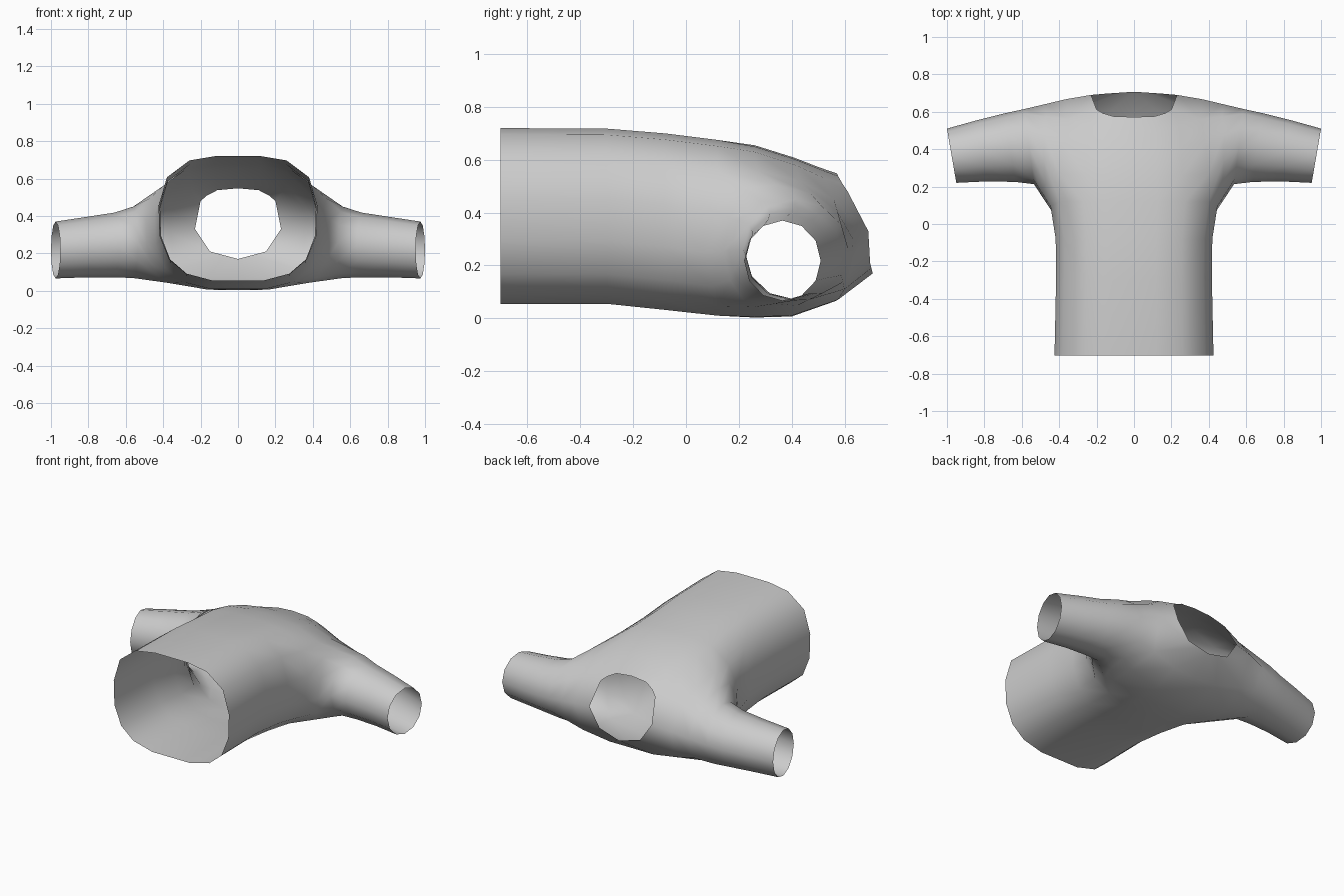
import bpy, bmesh, math
from mathutils import Vector

if "Cube" in bpy.data.objects:
    bpy.data.objects.remove(bpy.data.objects["Cube"])

fabric = bpy.data.materials.new("light_grey_fabric")
fabric.diffuse_color = (0.6, 0.6, 0.6, 1)
fabric.use_nodes = True
fabric.node_tree.nodes["Principled BSDF"].inputs["Base Color"].default_value = fabric.diffuse_color

bm = bmesh.new()

# Half outline of the torso, front centre to back centre: (x, height fraction)
OUTLINE = [(0, 1), (.12, 1), (.26, .965), (.38, .83), (.425, .6),
           (.42, .36), (.37, .17), (.28, .055), (.14, 0), (0, 0)]


def torso_row(y, low, high, widen, side_drop=0):
    row = {}
    for i, (x, t) in enumerate(OUTLINE):
        drop = side_drop * max(0, 1 - abs(i - 5) / 2)
        row[i] = bm.verts.new((x * widen, y - drop, low + t * (high - low)))
    return row


def open_row(points):
    return {i: bm.verts.new(p) for i, p in points.items()}


def skin(a, b, columns):
    for i, j in zip(columns, columns[1:]):
        bm.faces.new((a[i], a[j], b[j], b[i]))


# Body from hem to armpit
body = [torso_row(-.703, .055, .72, 1.0), torso_row(-.3, .055, .718, .98),
        torso_row(-.08, .032, .70, .985), torso_row(.12, .01, .675, 1.05, .05)]
for a, b in zip(body, body[1:]):
    skin(a, b, list(range(10)))

# Chest, shoulder and neckline rows, left open where the sleeve joins
chest = open_row({0: (0, .26, .655), 1: (.12, .26, .65), 2: (.26, .26, .63), 3: (.4, .27, .56),
                  7: (.38, .26, .043), 8: (.16, .26, .006), 9: (0, .26, .003)})
upper = open_row({0: (0, .41, .608), 1: (.12, .41, .603), 2: (.25, .42, .578), 3: (.38, .43, .52),
                  7: (.38, .42, .048), 8: (.16, .40, .01), 9: (0, .40, .007)})
shoulder = open_row({0: (0, .5, .573), 1: (.12, .505, .565), 2: (.24, .525, .53), 3: (.36, .56, .45),
                     5: (.36, .668, .31), 7: (.34, .60, .11), 8: (.16, .575, .07), 9: (0, .565, .065)})
neck = open_row({0: (0, .572, .548), 1: (.11, .576, .538), 2: (.165, .592, .51), 3: (.2, .612, .48),
                 5: (.23, .69, .33), 7: (.15, .697, .21), 8: (.075, .702, .19), 9: (0, .707, .17)})
for a, b in ((body[-1], chest), (chest, upper), (upper, shoulder)):
    skin(a, b, [0, 1, 2, 3])
    skin(a, b, [7, 8, 9])
skin(shoulder, neck, [0, 1, 2, 3, 5, 7, 8, 9])

# Sleeve: armhole loop bridged to elliptical rings
pit = body[-1]
armhole = [pit[5], pit[4], pit[3], chest[3], upper[3], shoulder[3], shoulder[5],
           shoulder[7], upper[7], chest[7], pit[7], pit[6]]


def sleeve_ring(x, y0, y1, z0, z1):
    ring = []
    for k in range(12):
        a = k * math.tau / 12
        c, s = math.cos(a), math.sin(a)
        ring.append(Vector((x - .025 * c, (y0 + y1) / 2 - (y1 - y0) / 2 * c,
                            (z0 + z1) / 2 + (z1 - z0) / 2 * s)))
    return ring


root = sleeve_ring(.56, .213, .615, .068, .45)
blend = [v.co.lerp(p, .5) for v, p in zip(armhole, root)]
rings = [armhole]
for points in (blend, root, sleeve_ring(.66, .225, .593, .072, .418),
               sleeve_ring(.81, .228, .556, .072, .395),
               sleeve_ring(.975, .22, .51, .066, .37)):
    rings.append([bm.verts.new(p) for p in points])
for a, b in zip(rings, rings[1:]):
    for k in range(12):
        n = (k + 1) % 12
        bm.faces.new((a[k], a[n], b[n], b[k]))

# Consistent outward normals
bmesh.ops.recalc_face_normals(bm, faces=bm.faces)
bm.faces.ensure_lookup_table()
if bm.faces[0].normal.z < 0:
    bmesh.ops.reverse_faces(bm, faces=bm.faces)

mesh = bpy.data.meshes.new("shirt")
bm.to_mesh(mesh)
bm.free()
mesh.materials.append(fabric)
shirt = bpy.data.objects.new("shirt", mesh)
bpy.context.collection.objects.link(shirt)

# Other half
mirror = shirt.modifiers.new("mirror", 'MIRROR')
mirror.use_clip = True
mirror.merge_threshold = .001
for p in mesh.polygons:
    p.use_smooth = True
